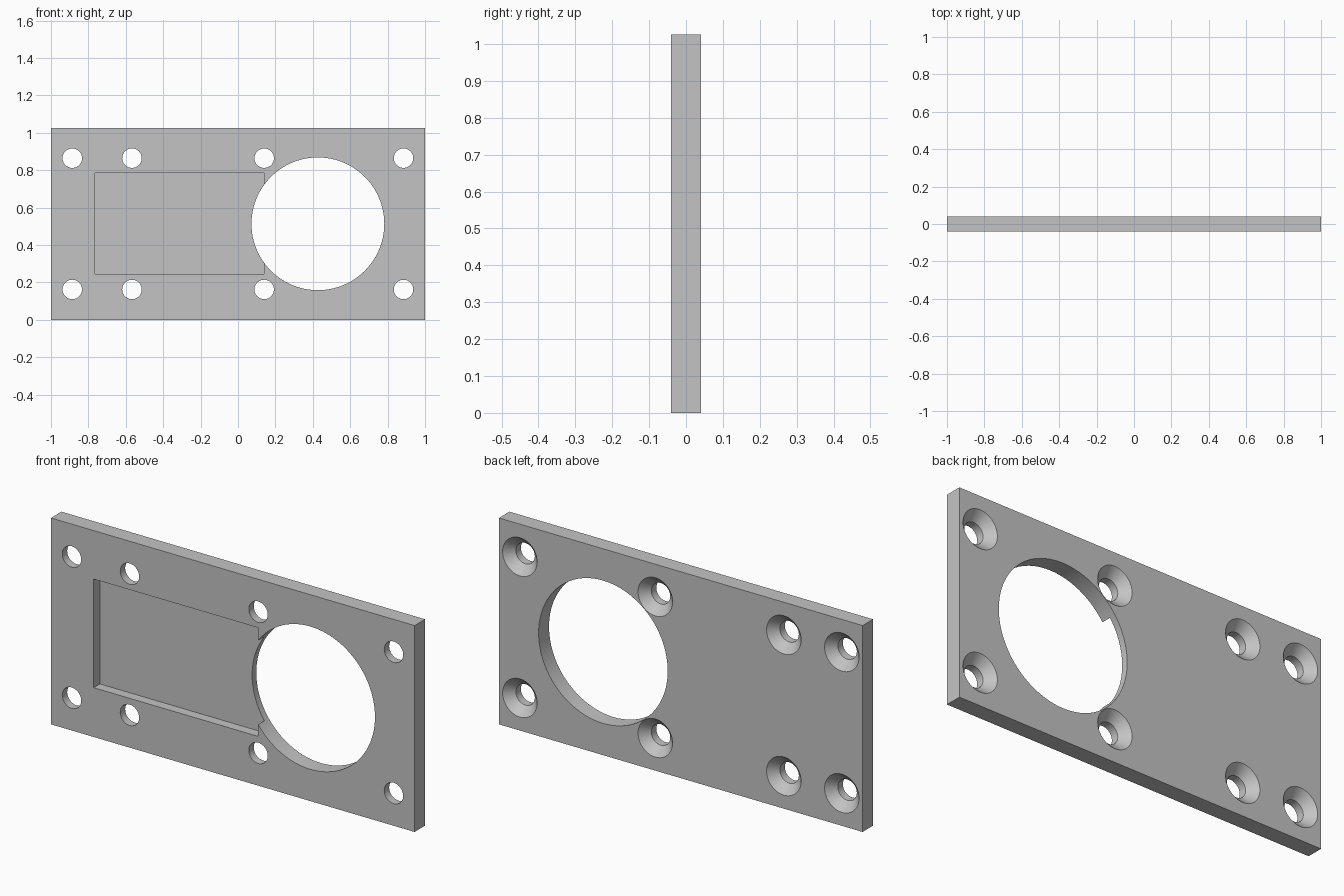
import bpy, bmesh, math
from mathutils import Matrix, Vector

cube = bpy.data.objects.get("Cube")
if cube:
    bpy.data.objects.remove(cube, do_unlink=True)

HEIGHT, HALF = 1.026, 0.041          # plate height and half thickness
POCKET_FLOOR = 0.008                 # y of the recess floor

grey = bpy.data.materials.new("plain grey")
grey.use_nodes = True
grey.diffuse_color = (0.55, 0.55, 0.55, 1)
grey.node_tree.nodes["Principled BSDF"].inputs["Base Color"].default_value = (0.55, 0.55, 0.55, 1)


def make_object(name, bm):
    bmesh.ops.recalc_face_normals(bm, faces=bm.faces)
    mesh = bpy.data.meshes.new(name)
    bm.to_mesh(mesh)
    bm.free()
    mesh.materials.append(grey)
    obj = bpy.data.objects.new(name, mesh)
    bpy.context.collection.objects.link(obj)
    return obj


def add_box(bm, x0, x1, y0, y1, z0, z1):
    size = Vector((x1 - x0, y1 - y0, z1 - z0))
    centre = Vector((x0 + x1, y0 + y1, z0 + z1)) / 2
    bmesh.ops.create_cube(bm, size=1, matrix=Matrix.Translation(centre) @ Matrix.Diagonal(size.to_4d()))


def add_turned(bm, x, z, profile, segments):
    """Closed solid turned about a y axis, from (radius, y) pairs."""
    rings = []
    for r, y in profile:
        angles = [math.tau * i / segments for i in range(segments)]
        rings.append([bm.verts.new((x + r * math.cos(a), y, z + r * math.sin(a))) for a in angles])
    for a, b in zip(rings, rings[1:]):
        for i in range(segments):
            j = (i + 1) % segments
            bm.faces.new((a[i], a[j], b[j], b[i]))
    bm.faces.new(rings[0])
    bm.faces.new(rings[-1])


# Plate
bm = bmesh.new()
add_box(bm, -1, 1, -HALF, HALF, 0, HEIGHT)
plate = make_object("mounting_plate", bm)

# Rectangular recess in the front
bm = bmesh.new()
add_box(bm, -0.765, 0.14, -0.1, POCKET_FLOOR, 0.245, 0.785)
cutters = [make_object("recess_cutter", bm)]

# Large round opening
bm = bmesh.new()
add_turned(bm, 0.427, HEIGHT / 2, [(0.355, -0.1), (0.355, 0.1)], 96)
cutters.append(make_object("opening_cutter", bm))

# Screw holes, countersunk from the back
bm = bmesh.new()
screw = [(0.052, -0.1), (0.052, -0.002), (0.095, HALF), (0.115, HALF + 0.02)]
for x in (-0.886, -0.567, 0.14, 0.885):
    for side in (-1, 1):
        add_turned(bm, x, HEIGHT / 2 + side * 0.351, screw, 48)
cutters.append(make_object("screw_hole_cutter", bm))

# Cut the plate, then drop the cutters
for cutter in cutters:
    cutter.hide_render = True
    mod = plate.modifiers.new(cutter.name, 'BOOLEAN')
    mod.operation = 'DIFFERENCE'
    mod.solver = 'EXACT'
    mod.object = cutter
bpy.context.view_layer.update()
cut_mesh = bpy.data.meshes.new_from_object(plate.evaluated_get(bpy.context.evaluated_depsgraph_get()))
plate.modifiers.clear()
plate.data = cut_mesh
for cutter in cutters:
    bpy.data.objects.remove(cutter, do_unlink=True)

# One grey throughout, smooth hole walls with sharp rims
cut_mesh.materials.clear()
cut_mesh.materials.append(grey)
for face in cut_mesh.polygons:
    face.material_index = 0
bpy.ops.object.select_all(action='DESELECT')
plate.select_set(True)
bpy.context.view_layer.objects.active = plate
bpy.ops.object.shade_smooth_by_angle(angle=math.radians(30))
